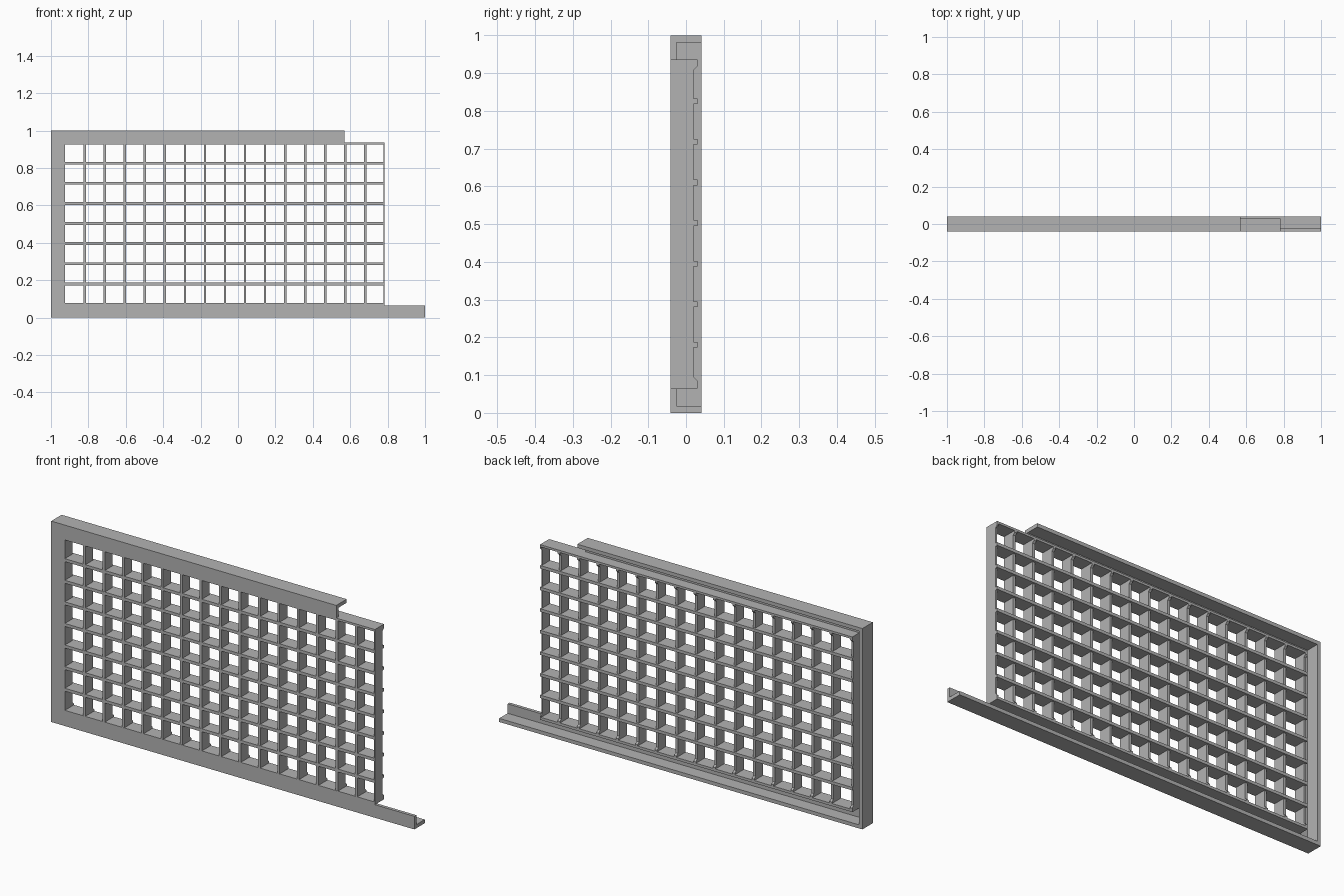
import bpy
import bmesh

if "Cube" in bpy.data.objects:
    bpy.data.objects.remove(bpy.data.objects["Cube"])

grey = bpy.data.materials.new("plain grey")
grey.use_nodes = True
colour = (0.45, 0.45, 0.45, 1)
grey.diffuse_color = colour
grey.node_tree.nodes["Principled BSDF"].inputs["Base Color"].default_value = colour

FRONT, BACK = -0.041, 0.041


def prism(name, profile, axis, start, end):
    """Extrude a closed (y, other) profile along x, or an (x, y) profile along z."""
    def place(a, b, t):
        return (t, a, b) if axis == "x" else (a, b, t)
    bm = bmesh.new()
    face = bm.faces.new([bm.verts.new(place(a, b, start)) for a, b in profile])
    new = bmesh.ops.extrude_face_region(bm, geom=[face])["geom"]
    step = place(0, 0, end - start)
    bmesh.ops.translate(bm, vec=step, verts=[v for v in new if isinstance(v, bmesh.types.BMVert)])
    bmesh.ops.recalc_face_normals(bm, faces=bm.faces)
    mesh = bpy.data.meshes.new(name)
    bm.to_mesh(mesh)
    bm.free()
    mesh.materials.append(grey)
    obj = bpy.data.objects.new(name, mesh)
    bpy.context.collection.objects.link(obj)
    return obj


def repeat(obj, count, offset):
    mod = obj.modifiers.new("repeat", "ARRAY")
    mod.count = count
    mod.use_relative_offset = False
    mod.use_constant_offset = True
    mod.constant_offset_displace = offset


def rect(a0, a1, b0, b1):
    return [(a0, b0), (a1, b0), (a1, b1), (a0, b1)]


def angle(outer, wall, lip):
    """Angle section: full-depth outer wall and a thin front lip, as (y, height)."""
    return [(FRONT, outer), (BACK, outer), (BACK, wall),
            (-0.025, wall), (-0.025, lip), (FRONT, lip)]


# Outer frame: rails along the bottom and top, stile at the closed end
prism("bottom_rail", angle(0, 0.018, 0.065), "x", -1, 1)
prism("top_rail", angle(1, 0.982, 0.928), "x", -1, 0.57)
stile = [(x, y) for y, x in angle(-1, -0.982, -0.925)]
prism("side_stile", stile, "z", 0, 1)

# Horizontal grid bars, with slimmer edge bars
prism("grid_bottom_edge", rect(FRONT, 0.03, 0.065, 0.078), "x", -0.937, 0.783)
prism("grid_top_edge", rect(FRONT, 0.03, 0.926, 0.937), "x", -0.937, 0.783)
bar = prism("horizontal_bars", rect(FRONT, 0.03, 0.173, 0.188), "x", -0.937, 0.783)
repeat(bar, 7, (0, 0, 0.1075))

# Vertical grid bars, flared at the back where they meet the edge bars
slat = [(-0.0405, 0.07), (0.03, 0.07), (0.03, 0.085), (0.02, 0.095),
        (0.02, 0.908), (0.03, 0.918), (0.03, 0.932), (-0.0405, 0.932)]
bars = prism("vertical_bars", slat, "x", -0.825, -0.812)
repeat(bars, 15, (0.107, 0, 0))
prism("left_grid_edge", slat, "x", -0.937, -0.925)
prism("right_grid_edge", slat, "x", 0.777, 0.783)
